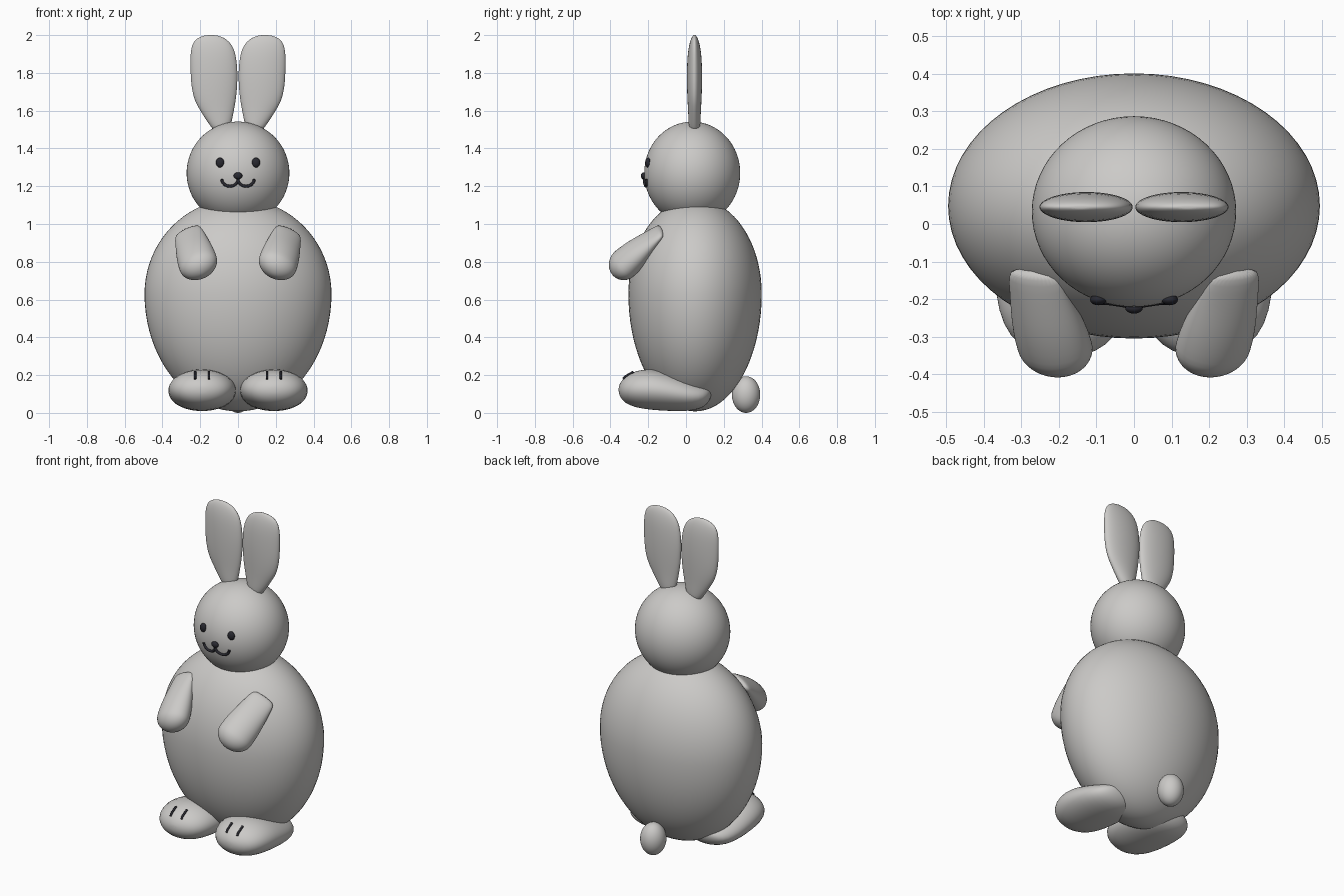
import bpy, bmesh, math
from mathutils import Vector

if "Cube" in bpy.data.objects:
    bpy.data.objects.remove(bpy.data.objects["Cube"])


def material(name, rgb):
    m = bpy.data.materials.new(name)
    m.diffuse_color = (*rgb, 1)
    m.use_nodes = True
    m.node_tree.nodes["Principled BSDF"].inputs["Base Color"].default_value = m.diffuse_color
    return m


FUR = material("grey fur", (0.60, 0.59, 0.575))
DARK = material("dark features", (0.022, 0.022, 0.03))


def finish(name, bm, mat):
    bmesh.ops.recalc_face_normals(bm, faces=bm.faces)
    me = bpy.data.meshes.new(name)
    bm.to_mesh(me)
    bm.free()
    me.materials.append(mat)
    me.shade_smooth()
    ob = bpy.data.objects.new(name, me)
    bpy.context.collection.objects.link(ob)
    return ob


def ellipsoid(name, centre, radii, mat, lower=None, seg=64, rings=40):
    """Ellipsoid; 'lower' gives a different radius below the centre (egg)."""
    bm = bmesh.new()
    bmesh.ops.create_uvsphere(bm, u_segments=seg, v_segments=rings, radius=1)
    for v in bm.verts:
        rz = lower if lower and v.co.z < 0 else radii[2]
        v.co = Vector(centre) + Vector((v.co.x * radii[0], v.co.y * radii[1], v.co.z * rz))
    return finish(name, bm, mat)


def loft(name, rings, mat, n=32):
    """Skin elliptical rings given as (centre, half axis u, half axis v)."""
    bm = bmesh.new()
    loops = []
    for c, u, w in rings:
        angles = [2 * math.pi * i / n for i in range(n)]
        loops.append([bm.verts.new(Vector(c) + Vector(u) * math.cos(a) + Vector(w) * math.sin(a))
                      for a in angles])
    for a, b in zip(loops, loops[1:]):
        for i in range(n):
            j = (i + 1) % n
            bm.faces.new((a[i], a[j], b[j], b[i]))
    bm.faces.new(loops[0])
    bm.faces.new(loops[-1])
    ob = finish(name, bm, mat)
    sub = ob.modifiers.new("smooth", 'SUBSURF')
    sub.levels = sub.render_levels = 1
    return ob


def tube(name, pts, radius, mat):
    """Round stroke through points."""
    cu = bpy.data.curves.new(name, 'CURVE')
    cu.dimensions = '3D'
    cu.bevel_depth = radius
    cu.bevel_resolution = 3
    cu.use_fill_caps = True
    sp = cu.splines.new('POLY')
    sp.points.add(len(pts) - 1)
    for p, co in zip(sp.points, pts):
        p.co = (*co, 1)
    cu.materials.append(mat)
    ob = bpy.data.objects.new(name, cu)
    bpy.context.collection.objects.link(ob)
    return ob


# Body, head and tail
ellipsoid("body", (0, 0.048, 0.63), (0.495, 0.353, 0.505), FUR, lower=0.622)
HEAD, HR = (0, 0.033, 1.27), (0.272, 0.254, 0.272)
ellipsoid("head", HEAD, HR, FUR)
ellipsoid("tail", (0, 0.318, 0.097), (0.073, 0.075, 0.097), FUR, seg=32, rings=20)


def face_y(x, z):
    """Front surface of the head."""
    return HEAD[1] - HR[1] * math.sqrt(1 - (x / HR[0]) ** 2 - ((z - HEAD[2]) / HR[2]) ** 2)


# Nose
ellipsoid("nose", (0, face_y(0, 1.255) - 0.004, 1.255), (0.023, 0.014, 0.018), DARK, seg=24, rings=16)

# Profiles: ear (z, inner x, outer x, half depth)
EAR = [(1.49, .06, .125, .022), (1.51, .042, .14, .030), (1.55, .031, .168, .032),
       (1.60, .022, .200, .034), (1.65, .012, .230, .037), (1.72, .004, .247, .040),
       (1.80, .001, .252, .041), (1.88, .008, .253, .038), (1.93, .022, .249, .032),
       (1.965, .045, .236, .024), (1.985, .072, .215, .016), (1.998, .105, .18, .008),
       (2.0, .13, .155, .003)]
# Foot (y, half width, bottom z, top z)
FOOT = [(-.357, .015, .11, .135), (-.350, .060, .085, .158), (-.325, .118, .052, .193),
        (-.27, .160, .028, .223), (-.19, .180, .016, .236), (-.10, .181, .010, .218),
        (0, .170, .008, .182), (.07, .145, .018, .157), (.11, .11, .042, .143),
        (.130, .06, .075, .130), (.134, .015, .098, .112)]
FOOT_X = 0.19


def foot_top(x, y):
    """Upper surface of the foot, x measured from its middle."""
    for a, b in zip(FOOT, FOOT[1:]):
        if a[0] <= y <= b[0]:
            t = (y - a[0]) / (b[0] - a[0])
            w, lo, hi = (a[k] + (b[k] - a[k]) * t for k in (1, 2, 3))
            return (lo + hi) / 2 + (hi - lo) / 2 * math.sqrt(max(0, 1 - (x / w) ** 2))


# Mirrored parts
for side, s in (("left", -1), ("right", 1)):
    loft(side + "_ear", [((s * (a + b) / 2, 0.045, z), ((b - a) / 2, 0, 0), (0, d, 0))
                         for z, a, b, d in EAR], FUR)
    loft(side + "_foot", [((s * FOOT_X, y, (lo + hi) / 2), (w, 0, 0), (0, 0, (hi - lo) / 2))
                          for y, w, lo, hi in FOOT], FUR)

    # Arm: broad rounded paw narrowing to a thin flat shoulder
    paw, shoulder = Vector((s * .211, -.325, .79)), Vector((s * .268, -.135, .962))
    axis = shoulder - paw
    d = axis.normalized()
    across = Vector((s * .135, .03, -.045))
    across = (across - d * across.dot(d)).normalized()
    thick = d.cross(across)
    rings = []
    for k in range(7):
        a = math.radians(4 + 86 * k / 6)
        rings.append((paw - d * (.088 * math.cos(a)), across * (.106 * math.sin(a)),
                      thick * (.08 * math.sin(a))))
    for t, w, h in ((.25, .104, .074), (.5, .095, .06), (.75, .084, .042), (.95, .076, .027), (1.05, .06, .015)):
        rings.append((paw + axis * t, across * w, thick * h))
    loft(side + "_arm", rings, FUR)

    # Eye
    ellipsoid(side + "_eye", (s * .095, face_y(.095, 1.325) - .002, 1.325), (.022, .015, .026),
              DARK, seg=24, rings=16)

    # Half of the smile
    mouth = []
    for k in range(13):
        a = math.pi * k / 12
        x = .043 - .043 * math.cos(a)
        z = 1.237 - .037 * math.sin(a)
        mouth.append((s * x, face_y(x, z) - .003, z))
    tube(side + "_mouth", mouth, .0075, DARK)

    # Toe lines
    for n, off in enumerate((-.037, .037)):
        pts = []
        for k in range(6):
            y = -.333 + .055 * k / 5
            pts.append((s * FOOT_X + off, y, foot_top(off, y) + .002))
        tube(f"{side}_toe_line_{n + 1}", pts, .006, DARK)
